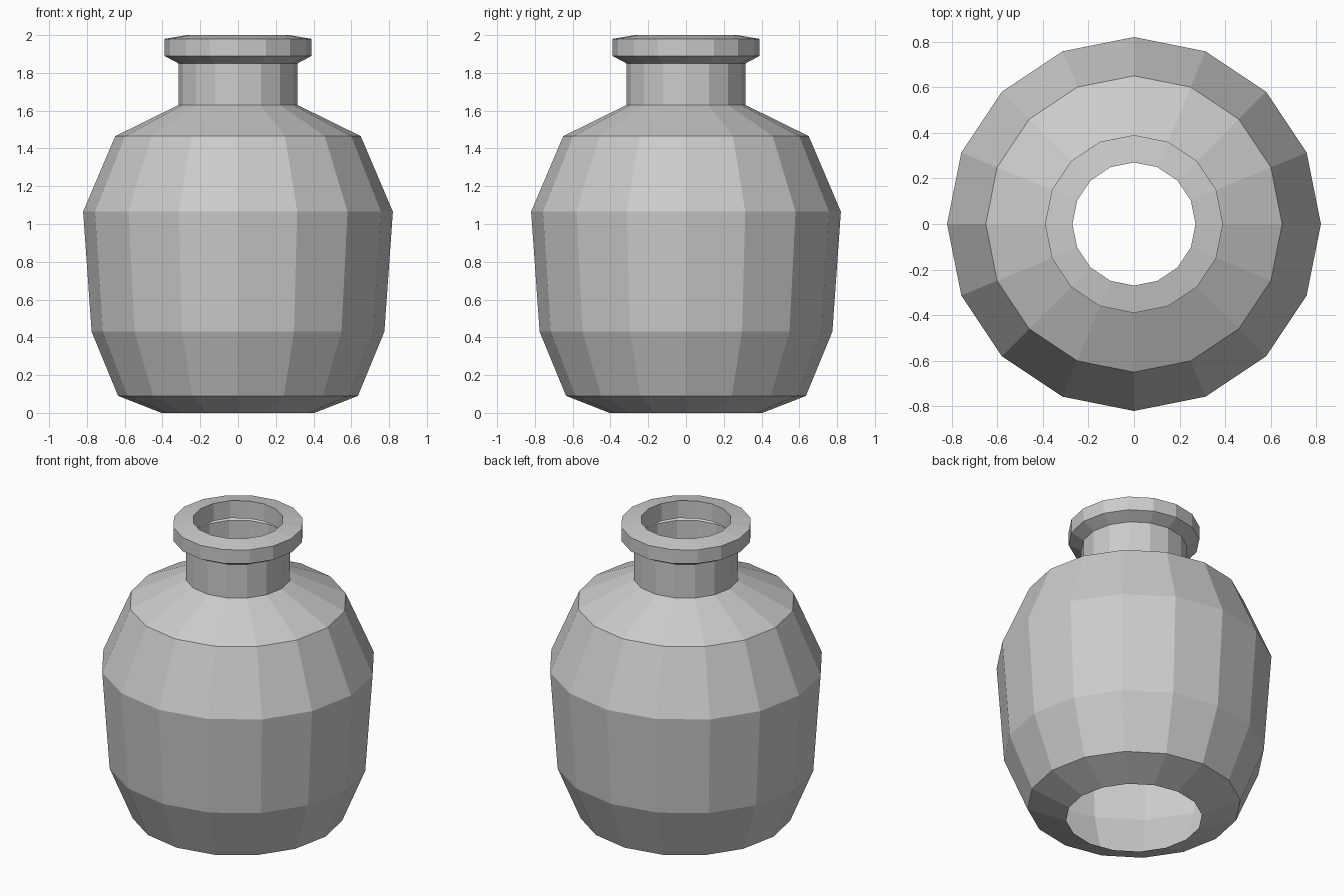
import bpy, bmesh, math

# Remove the default object
cube = bpy.data.objects.get("Cube")
if cube:
    bpy.data.objects.remove(cube, do_unlink=True)

SIDES = 16

# Plain grey material
grey = bpy.data.materials.new("plain_grey")
grey.use_nodes = True
colour = (0.6, 0.6, 0.6, 1)
grey.diffuse_color = colour
grey.node_tree.nodes["Principled BSDF"].inputs["Base Color"].default_value = colour

# Outline as (radius, height), from the open base up to the inside of the lip
body = [(0.405, 0), (0.635, 0.09), (0.775, 0.43), (0.82, 1.065), (0.65, 1.465)]
neck = [(0.315, 1.63), (0.315, 1.85)]
lip = [(0.39, 1.89), (0.39, 1.98), (0.27, 2), (0.27, 1.885)]


def lathe(name, profile, material):
    """Turn a profile round z into a flat-faced, thin-walled shell."""
    bm = bmesh.new()
    rings = []
    for radius, height in profile:
        angles = [math.tau * i / SIDES for i in range(SIDES)]
        rings.append([bm.verts.new((radius * math.cos(a), radius * math.sin(a), height))
                      for a in angles])
    for low, high in zip(rings, rings[1:]):
        for i in range(SIDES):
            j = (i + 1) % SIDES
            bm.faces.new((low[i], low[j], high[j], high[i]))
    mesh = bpy.data.meshes.new(name)
    bm.to_mesh(mesh)
    bm.free()
    mesh.materials.append(material)
    obj = bpy.data.objects.new(name, mesh)
    bpy.context.collection.objects.link(obj)
    return obj


# Bottle shell with body, neck and hollow lip, open at both ends
lathe("bottle", body + neck + lip, grey)
